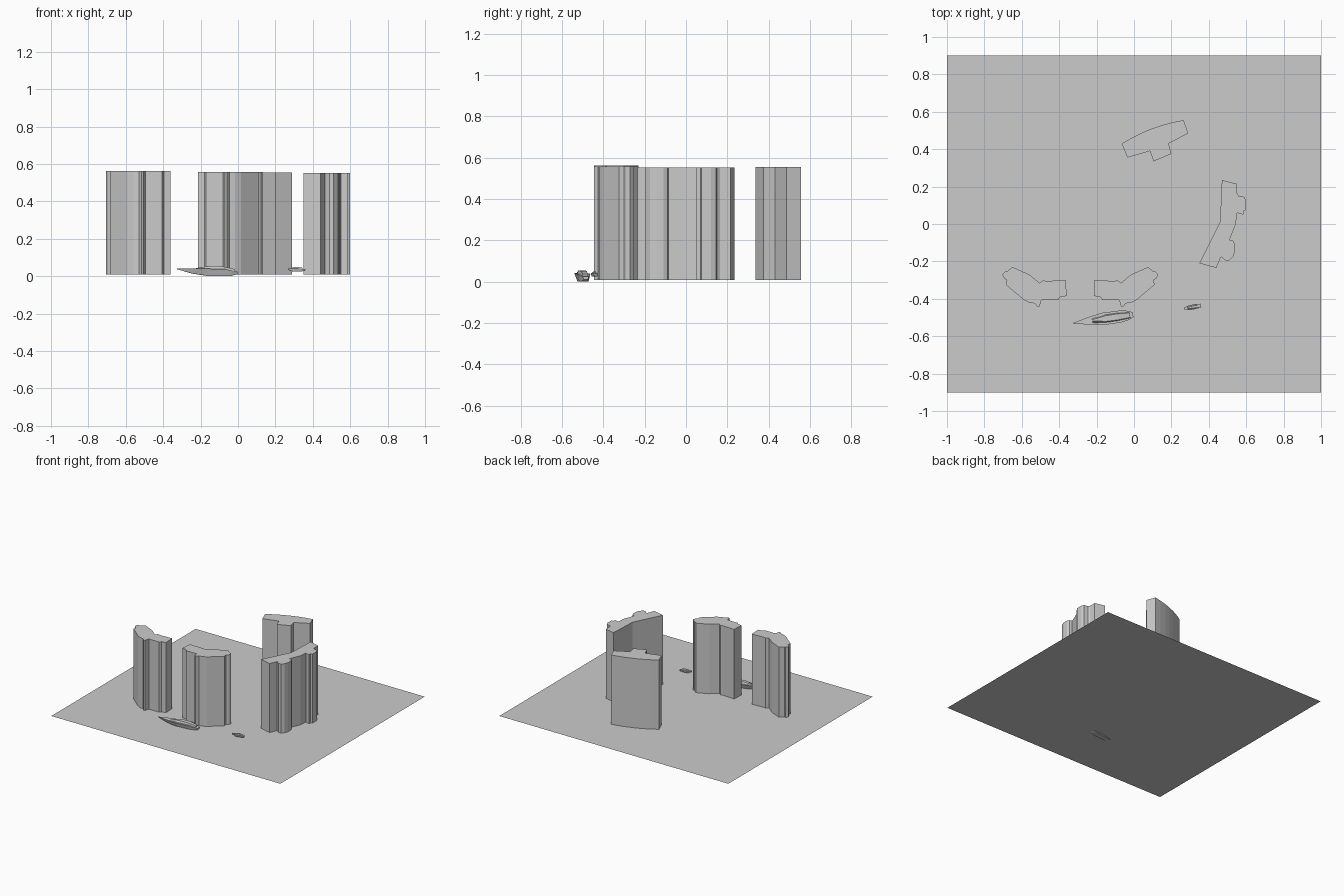
import bpy, bmesh, math
from mathutils import Vector

if "Cube" in bpy.data.objects:
    bpy.data.objects.remove(bpy.data.objects["Cube"])

GROUND_Z = 0.008


def finish(name, bm):
    bmesh.ops.recalc_face_normals(bm, faces=bm.faces)
    mesh = bpy.data.meshes.new(name)
    bm.to_mesh(mesh)
    bm.free()
    ob = bpy.data.objects.new(name, mesh)
    bpy.context.collection.objects.link(ob)
    return ob


def tower(name, outline, top):
    bm = bmesh.new()
    face = bm.faces.new([bm.verts.new((x, y, GROUND_Z)) for x, y in outline])
    ext = bmesh.ops.extrude_face_region(bm, geom=[face], use_keep_orig=True)
    for v in ext["geom"]:
        if isinstance(v, bmesh.types.BMVert):
            v.co.z = top
    return finish(name, bm)


def loft(name, stern, bow, stations):
    """Station: distance ratio, deck half width, bottom half width, deck z, bottom z."""
    a, b = Vector(stern), Vector(bow)
    d = (b - a).normalized()
    side = Vector((-d.y, d.x))
    bm = bmesh.new()
    rings = []
    for t, w1, w0, z1, z0 in stations:
        c = a.lerp(b, t)
        ring = []
        for w, z in ((-w1, z1), (w1, z1), (w0, z0), (-w0, z0)):
            p = c + side * w
            ring.append(bm.verts.new((p.x, p.y, z)))
        rings.append(ring)
    for r0, r1 in zip(rings, rings[1:]):
        for i in range(4):
            j = (i + 1) % 4
            bm.faces.new((r0[i], r0[j], r1[j], r1[i]))
    bm.faces.new(rings[0])
    bm.faces.new(rings[-1])
    return finish(name, bm)


# Ground sheet
bm = bmesh.new()
bm.faces.new([bm.verts.new((x, y, GROUND_Z))
              for x, y in ((-1, -.9), (1, -.9), (1, .9), (-1, .9))])
finish("ground", bm)

# Pair of mirrored bent towers at the front
bent = [(-.705, -.27), (-.69, -.255), (-.68, -.255), (-.65, -.23), (-.56, -.27),
        (-.505, -.315), (-.485, -.30), (-.47, -.305), (-.365, -.30), (-.36, -.385),
        (-.395, -.39), (-.405, -.405), (-.495, -.405), (-.505, -.44), (-.515, -.445),
        (-.53, -.425), (-.56, -.42), (-.59, -.405), (-.685, -.325), (-.68, -.30),
        (-.695, -.29)]
tower("left_tower", bent, .562)
tower("middle_tower", [(-.575 - x, y) for x, y in bent], .557)

# Back tower with a gently bowed rear wall
rear = []
p0, p1 = Vector((-.065, .43)), Vector((.265, .555))
n = Vector((-.125, .33)).normalized()
for i in range(7):
    t = i / 6
    q = p0.lerp(p1, t) + n * .018 * 4 * t * (1 - t)
    rear.append((q.x, q.y))
tower("back_tower", rear + [(.29, .485), (.185, .43), (.20, .375), (.105, .335),
                            (.085, .39), (-.035, .355)], .555)

# Right tower with bays on its outer side
tower("right_tower", [
    (.47, .235), (.55, .215), (.55, .165), (.56, .15), (.59, .145), (.60, .12),
    (.60, .075), (.585, .07), (.585, .05), (.55, .06), (.545, 0), (.51, -.085),
    (.53, -.09), (.54, -.11), (.54, -.145), (.53, -.175), (.51, -.195), (.49, -.195),
    (.465, -.175), (.44, -.235), (.35, -.21), (.46, .01)], .553)

# Large boat: hull and cabin
stern, bow = (-.005, -.485), (-.325, -.53)
loft("boat_hull", stern, bow, [
    (0, .014, .010, .024, .010), (.1, .026, .018, .03, .002),
    (.2, .032, .022, .038, 0), (.5, .033, .018, .04, .002),
    (.75, .02, .008, .041, .014), (1, .001, .0005, .042, .037)])
loft("boat_cabin", stern, bow, [
    (.05, .012, .016, .038, .022), (.25, .016, .022, .052, .034),
    (.45, .015, .021, .055, .038), (.68, .004, .015, .043, .039)])

# Small boat
stern, bow = (.358, -.436), (.267, -.453)
loft("dinghy_hull", stern, bow, [
    (0, .010, .007, .038, .028), (.3, .013, .009, .041, .025),
    (.7, .013, .008, .042, .025), (1, .005, .003, .042, .034)])
loft("dinghy_cabin", stern, bow, [
    (.15, .005, .008, .044, .036), (.4, .006, .009, .05, .039),
    (.8, .003, .007, .046, .04)])
